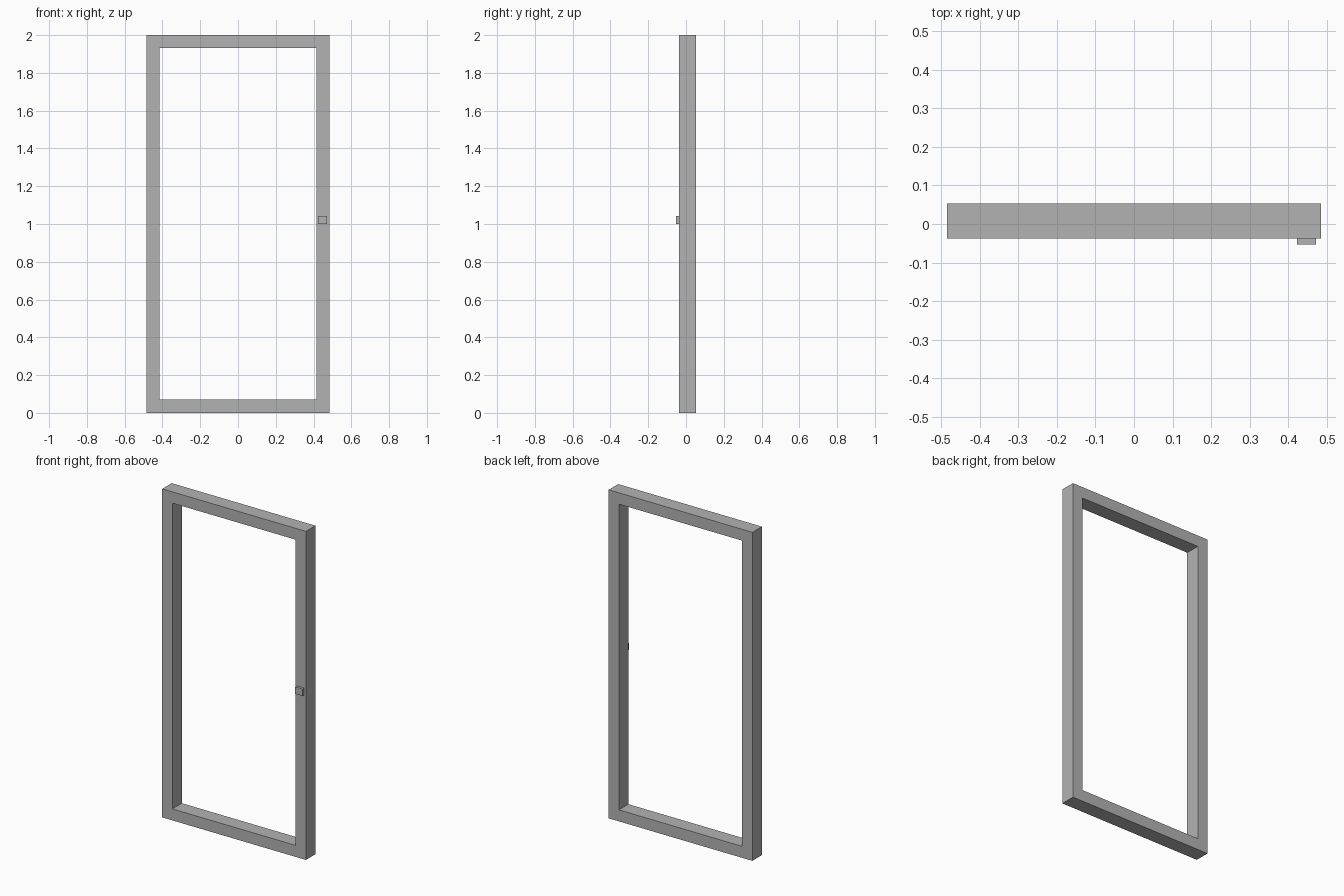
import bpy
import bmesh

cube = bpy.data.objects.get("Cube")
if cube:
    bpy.data.objects.remove(cube, do_unlink=True)

# Single plain grey finish
GREY = (0.45, 0.45, 0.45, 1.0)
grey = bpy.data.materials.new("grey")
grey.use_nodes = True
grey.diffuse_color = GREY
grey.node_tree.nodes["Principled BSDF"].inputs["Base Color"].default_value = GREY


def add_object(name, bm):
    bmesh.ops.recalc_face_normals(bm, faces=bm.faces)
    mesh = bpy.data.meshes.new(name)
    bm.to_mesh(mesh)
    bm.free()
    mesh.materials.append(grey)
    obj = bpy.data.objects.new(name, mesh)
    bpy.context.collection.objects.link(obj)
    return obj


def rectangle(bm, x, z0, z1, y):
    return [bm.verts.new(p) for p in ((-x, y, z0), (x, y, z0), (x, y, z1), (-x, y, z1))]


# Door frame: four rectangular loops joined into a mitred ring
FRONT, BACK = -0.038, 0.053
bm = bmesh.new()
loops = [
    rectangle(bm, 0.484, 0.0, 2.0, FRONT),
    rectangle(bm, 0.484, 0.0, 2.0, BACK),
    rectangle(bm, 0.415, 0.07, 1.931, BACK),
    rectangle(bm, 0.415, 0.07, 1.931, FRONT),
]
for a, b in zip(loops, loops[1:] + loops[:1]):
    for i in range(4):
        j = (i + 1) % 4
        bm.faces.new((a[i], a[j], b[j], b[i]))
add_object("door_frame", bm)

# Small latch block on the front of the left upright
bm = bmesh.new()
bmesh.ops.create_cube(bm, size=1)
bmesh.ops.scale(bm, vec=(0.049, 0.015, 0.043), verts=bm.verts)
bmesh.ops.translate(bm, vec=(0.447, FRONT - 0.0075, 1.0215), verts=bm.verts)
add_object("latch_block", bm)
